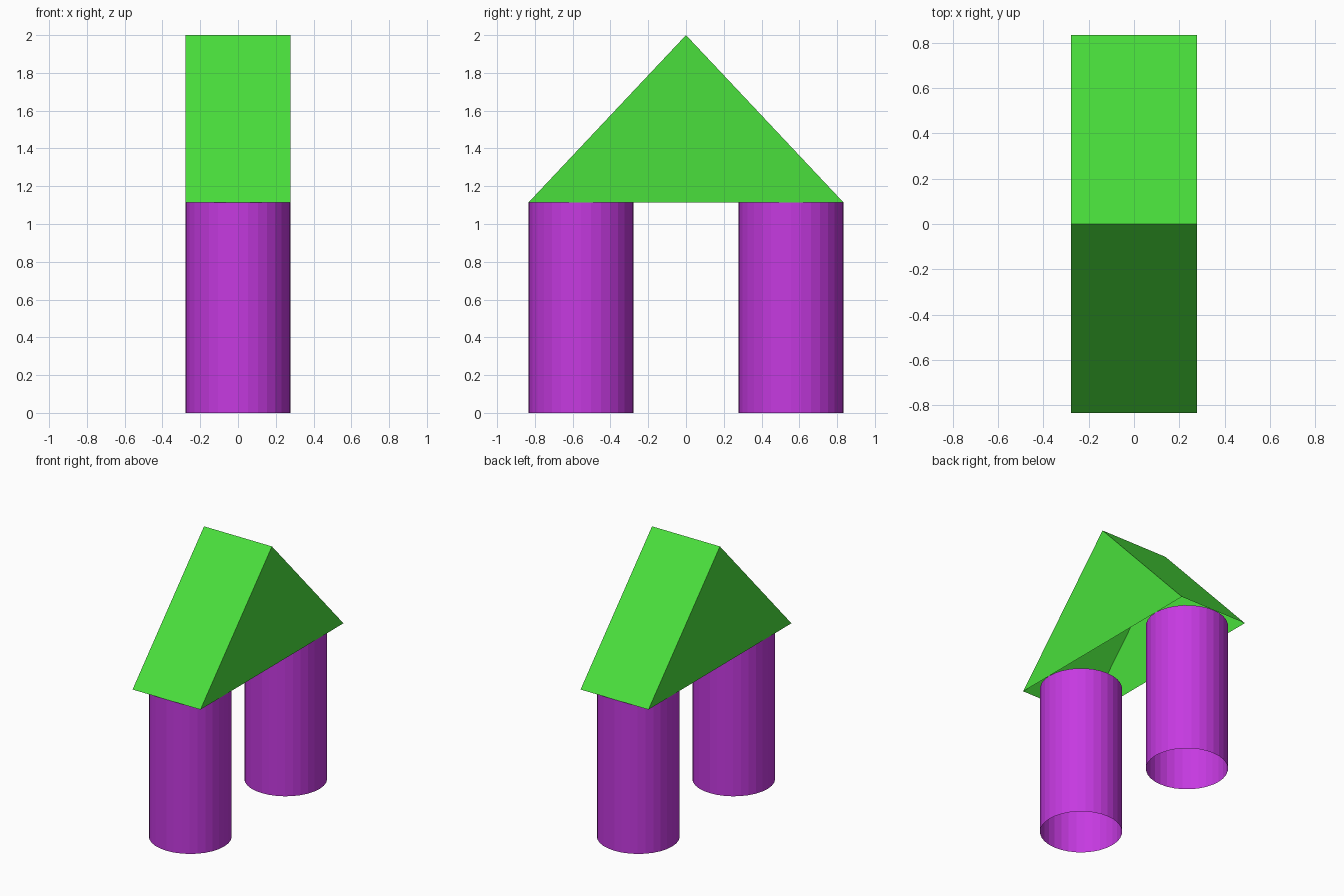
import bpy, bmesh, math

if "Cube" in bpy.data.objects:
    bpy.data.objects.remove(bpy.data.objects["Cube"])

R = 0.277        # column radius and half depth of the roof
HALF = 0.833     # half width of the roof
BASE, PEAK = 1.115, 2.0


def material(name, rgb):
    m = bpy.data.materials.new(name)
    m.diffuse_color = (*rgb, 1)
    m.use_nodes = True
    m.node_tree.nodes["Principled BSDF"].inputs["Base Color"].default_value = m.diffuse_color
    return m


def add_object(name, bm, mat):
    me = bpy.data.meshes.new(name)
    bm.to_mesh(me)
    bm.free()
    me.materials.append(mat)
    ob = bpy.data.objects.new(name, me)
    bpy.context.collection.objects.link(ob)
    return ob


green = material("bright green", (0.068, 0.74, 0.045))
purple = material("purple", (0.56, 0.042, 0.75))

# Two open tube columns, flat faceted
for name, side in (("front_column", -1), ("back_column", 1)):
    bm = bmesh.new()
    bmesh.ops.create_cone(bm, cap_ends=False, segments=32,
                          radius1=R, radius2=R, depth=BASE)
    bmesh.ops.translate(bm, verts=bm.verts, vec=(0, side * (HALF - R), BASE / 2))
    add_object(name, bm, purple)

# Gable roof: two slopes and two triangular ends, open underneath
bm = bmesh.new()
profile = [(-HALF, BASE), (HALF, BASE), (0, PEAK)]
left, right = ([bm.verts.new((x, y, z)) for y, z in profile] for x in (-R, R))
bm.faces.new(left[::-1])
bm.faces.new(right)
for i, j in ((1, 2), (2, 0)):
    bm.faces.new((left[i], left[j], right[j], right[i]))
bm.normal_update()
add_object("gable_roof", bm, green)
